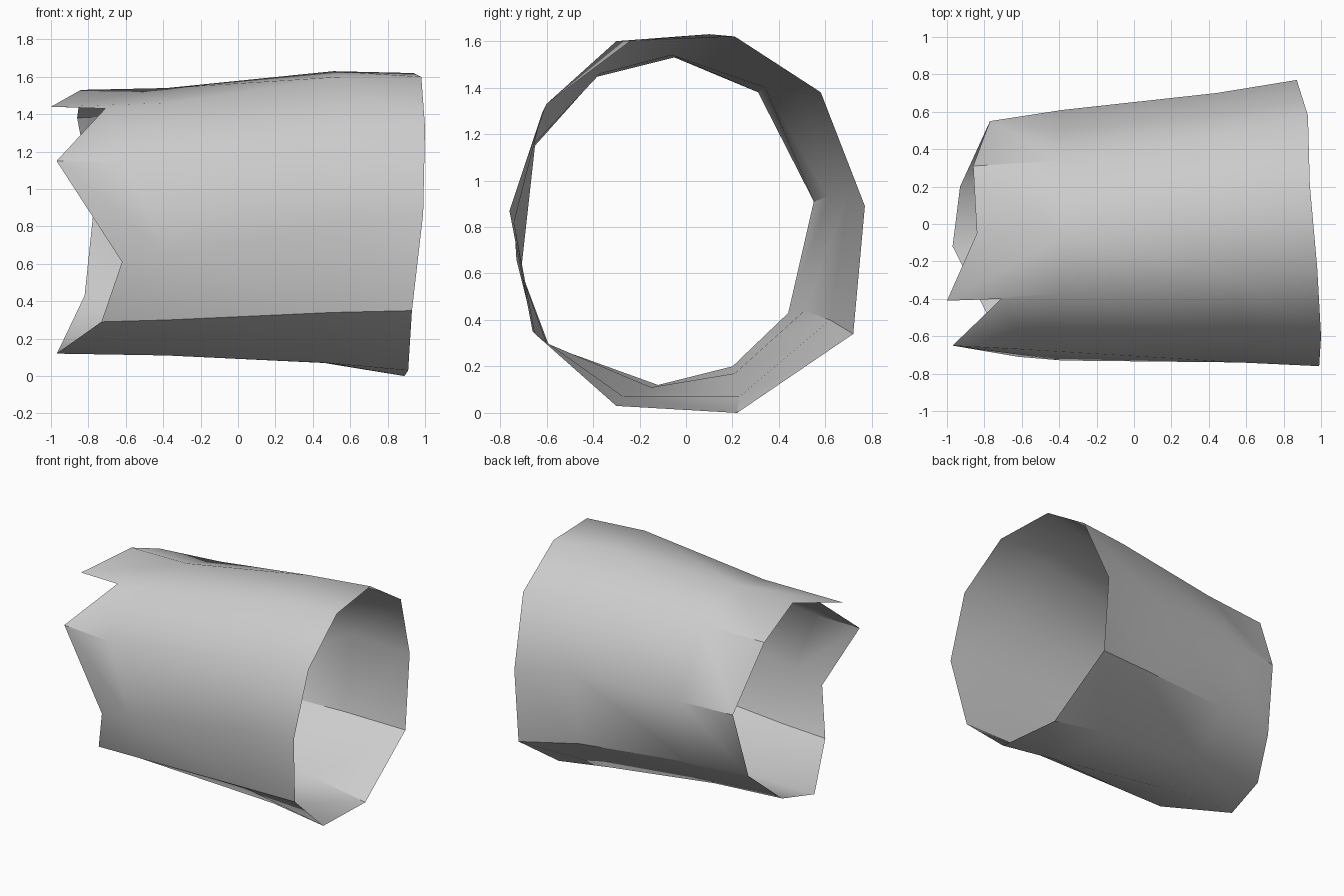
import bpy
import bmesh
import math
from mathutils import Vector

cube = bpy.data.objects.get("Cube")
if cube:
    bpy.data.objects.remove(cube, do_unlink=True)

# One grey bark colour for the whole shell
bark = bpy.data.materials.new("bark_grey")
bark.use_nodes = True
bark_colour = (0.6, 0.6, 0.6, 1)
bark.diffuse_color = bark_colour
bark.node_tree.nodes["Principled BSDF"].inputs["Base Color"].default_value = bark_colour

# Cross-sections, walking around the log from the bottom towards the back
broken_end = [(-.97, -.12, .12), (-.93, .2, .2), (-.82, .44, .43), (-.77, .55, .91),
              (-.86, .31, 1.38), (-.84, -.05, 1.53), (-.71, -.4, 1.43),
              (-.97, -.65, 1.15), (-.62, -.71, .61), (-.73, -.59, .29)]
narrow_section = [(-.15, .11), (.21, .17), (.51, .44), (.61, .93), (.34, 1.4),
                  (-.06, 1.54), (-.37, 1.46), (-.67, 1.14), (-.73, .66), (-.6, .3)]
wide_section = [(-.27, .07), (.23, .07), (.62, .4), (.7, .95), (.48, 1.42),
                (.1, 1.63), (-.3, 1.6), (-.62, 1.29), (-.74, .82), (-.65, .34)]
clean_end = [(.91, -.3, .03), (.89, .22, 0), (.87, .72, .34), (.87, .77, .89),
             (.93, .58, 1.38), (.94, .21, 1.62), (.98, -.24, 1.6),
             (1, -.6, 1.33), (.99, -.76, .87), (.93, -.66, .35)]
SPLIT = 6   # the long edge where the bark has split
SPIKE = 7   # the long edge that ends in a splinter


def section_x(row, which):
    """Inner sections follow the slant of the clean end."""
    if which == "wide":
        return clean_end[row][0] - .43
    return -.6 if row == SPIKE else -.38


def add_ring(bm, points):
    return [bm.verts.new(Vector(point)) for point in points]


def build_hollow_log():
    bm = bmesh.new()
    narrow = [(section_x(row, "narrow"), *point) for row, point in enumerate(narrow_section)]
    wide = [(section_x(row, "wide"), *point) for row, point in enumerate(wide_section)]
    rings = [add_ring(bm, points) for points in (broken_end, narrow, wide, clean_end)]

    # Splinter of bark overhanging the split
    overhang = bm.verts.new((-1, -.41, 1.44))

    # Open tube walls between neighbouring sections
    count = len(clean_end)
    for left, right in zip(rings, rings[1:]):
        for row in range(count):
            following = (row + 1) % count
            wall = [left[row], left[following], right[following], right[row]]
            if left is rings[0] and following == SPLIT:
                wall.insert(1, overhang)
            bm.faces.new(wall)

    mesh = bpy.data.meshes.new("hollow_log")
    bm.to_mesh(mesh)
    bm.free()
    mesh.materials.append(bark)
    log = bpy.data.objects.new("hollow_log", mesh)
    bpy.context.collection.objects.link(log)
    return log


hollow_log = build_hollow_log()

# Soft sides with crisp ridges
bpy.ops.object.select_all(action="DESELECT")
hollow_log.select_set(True)
bpy.context.view_layer.objects.active = hollow_log
bpy.ops.object.shade_smooth_by_angle(angle=math.radians(38))
